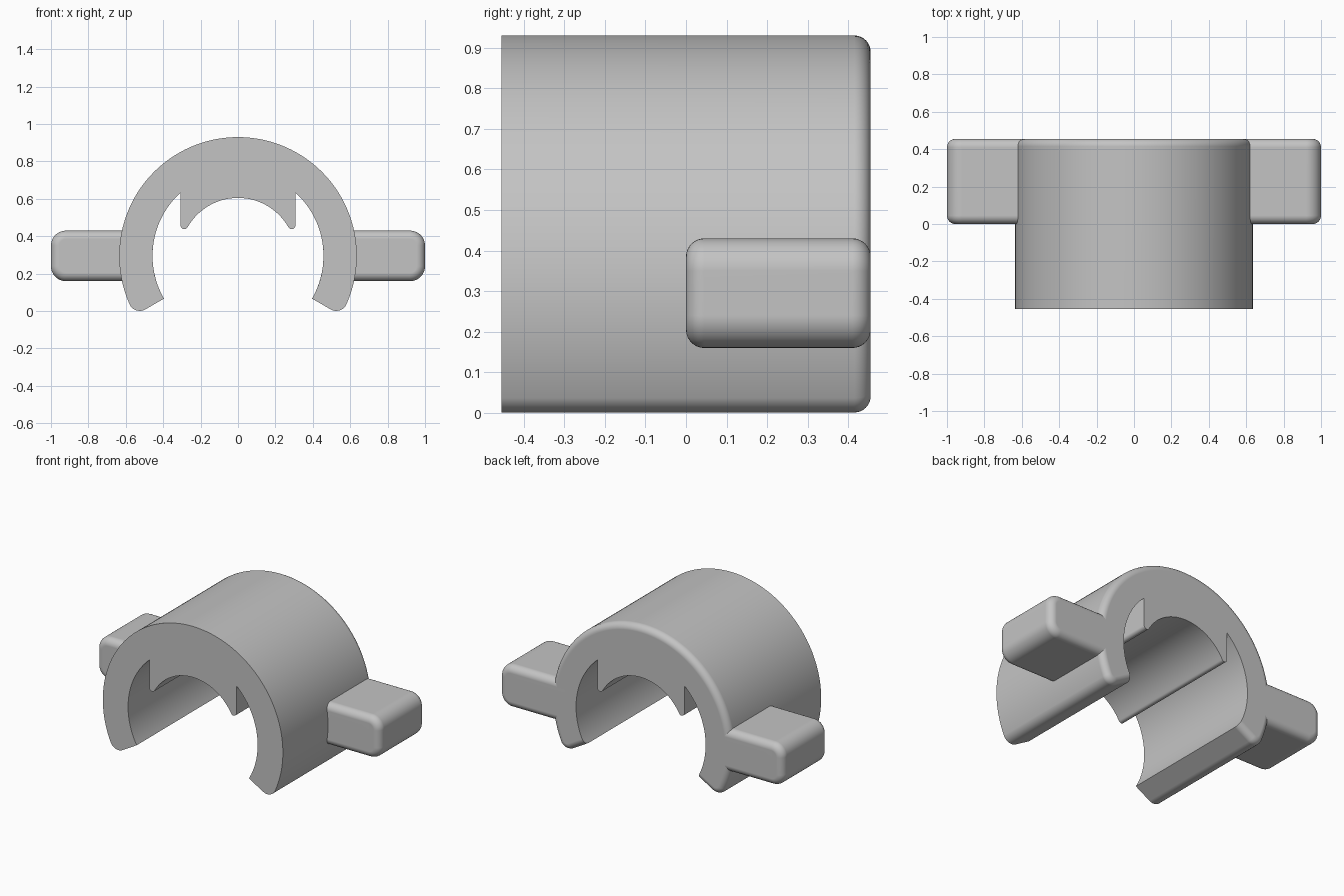
import bpy, bmesh
from math import sin, cos, asin, acos, atan2, radians, degrees, sqrt, hypot

cube = bpy.data.objects.get("Cube")
if cube:
    bpy.data.objects.remove(cube, do_unlink=True)

grey = bpy.data.materials.new("light_grey")
grey.use_nodes = True
COLOUR = (0.55, 0.55, 0.55, 1)
grey.diffuse_color = COLOUR
grey.node_tree.nodes["Principled BSDF"].inputs["Base Color"].default_value = COLOUR

AXIS_Z = 0.295              # height of the clip's axis
OUTER, INNER, PAD = 0.635, 0.457, 0.31
HALF_LENGTH = 0.455


def arc(cx, cz, r, start, end, n):
    """Points on an arc in the xz plane, angles in degrees."""
    angles = [radians(start + (end - start) * i / n) for i in range(n + 1)]
    return [(cx + r * cos(a), cz + r * sin(a)) for a in angles]


def loft(name, rings):
    """Skin a list of (y, outline) rings and cap both ends."""
    bm = bmesh.new()
    loops = [[bm.verts.new((x, y, z + AXIS_Z)) for x, z in outline] for y, outline in rings]
    for a, b in zip(loops, loops[1:]):
        for i in range(len(a)):
            bm.faces.new((a[i - 1], a[i], b[i], b[i - 1]))
    bm.faces.new(loops[0])
    bm.faces.new(loops[-1])
    bmesh.ops.recalc_face_normals(bm, faces=bm.faces[:])
    mesh = bpy.data.meshes.new(name)
    bm.to_mesh(mesh)
    bm.free()
    mesh.materials.append(grey)
    obj = bpy.data.objects.new(name, mesh)
    bpy.context.collection.objects.link(obj)
    bpy.ops.object.select_all(action="DESELECT")
    obj.select_set(True)
    bpy.context.view_layer.objects.active = obj
    bpy.ops.object.shade_smooth_by_angle(angle=radians(30))
    weighted = obj.modifiers.new("flat_face_normals", "WEIGHTED_NORMAL")
    weighted.keep_sharp = True
    return obj


def fillet(radius, y_edge, side, steps=8):
    """(y, inset) pairs rounding the rim at y_edge; side is +1 back, -1 front."""
    turns = [radians(90 * i / steps) for i in range(steps + 1)]
    return [(y_edge - side * radius * (1 - sin(t)), radius * (1 - cos(t))) for t in turns]


def clip_outline(d):
    """C-shaped section whose outside and ends are inset by d."""
    end, tip = -30, 0.06
    tip_dist = OUTER - tip
    tip_angle = end + degrees(asin(tip / tip_dist))
    tx, tz = tip_dist * cos(radians(tip_angle)), tip_dist * sin(radians(tip_angle))
    half = arc(0, 0, OUTER - d, 90, tip_angle, 48)
    half += arc(tx, tz, tip - d, tip_angle, end - 90, 12)[1:]
    # inner wall up to the straight side of the pad
    pad_x = 0.307
    half += arc(0, 0, INNER, end + degrees(asin(d / INNER)), degrees(acos(pad_x / INNER)), 32)
    # rounded pad lip, then the pad's concave face
    lip = 0.02
    lx = pad_x - lip
    lz = sqrt((PAD + lip) ** 2 - lx ** 2)
    lip_angle = degrees(atan2(lz, lx))
    half += arc(lx, lz, lip, 0, lip_angle - 180, 10)
    half += arc(0, 0, PAD, lip_angle, 90, 28)[1:]
    return half + [(-x, z) for x, z in half[-2:0:-1]]


def tab_outline(d, side):
    """Tab section with rounded outer corners, inset by d."""
    r, h = 0.08, 0.135
    points = [(0.53, h - d)]
    points += arc(1 - r, h - r, r - d, 90, 0, 10)
    points += arc(1 - r, r - h, r - d, 0, -90, 10)
    points.append((0.53, d - h))
    return [(side * x, z) for x, z in points]


# Curved clip body, rounded on its back outer rim
rings = [(-HALF_LENGTH, clip_outline(0))]
rings += [(y, clip_outline(d)) for y, d in fillet(0.04, HALF_LENGTH, 1)]
loft("clip_body", rings)

# Side tabs, rounded front and back
for name, side in (("left_tab", 1), ("right_tab", -1)):
    profile = fillet(0.045, 0, -1)[::-1] + fillet(0.045, HALF_LENGTH, 1)
    loft(name, [(y, tab_outline(d, side)) for y, d in profile])
